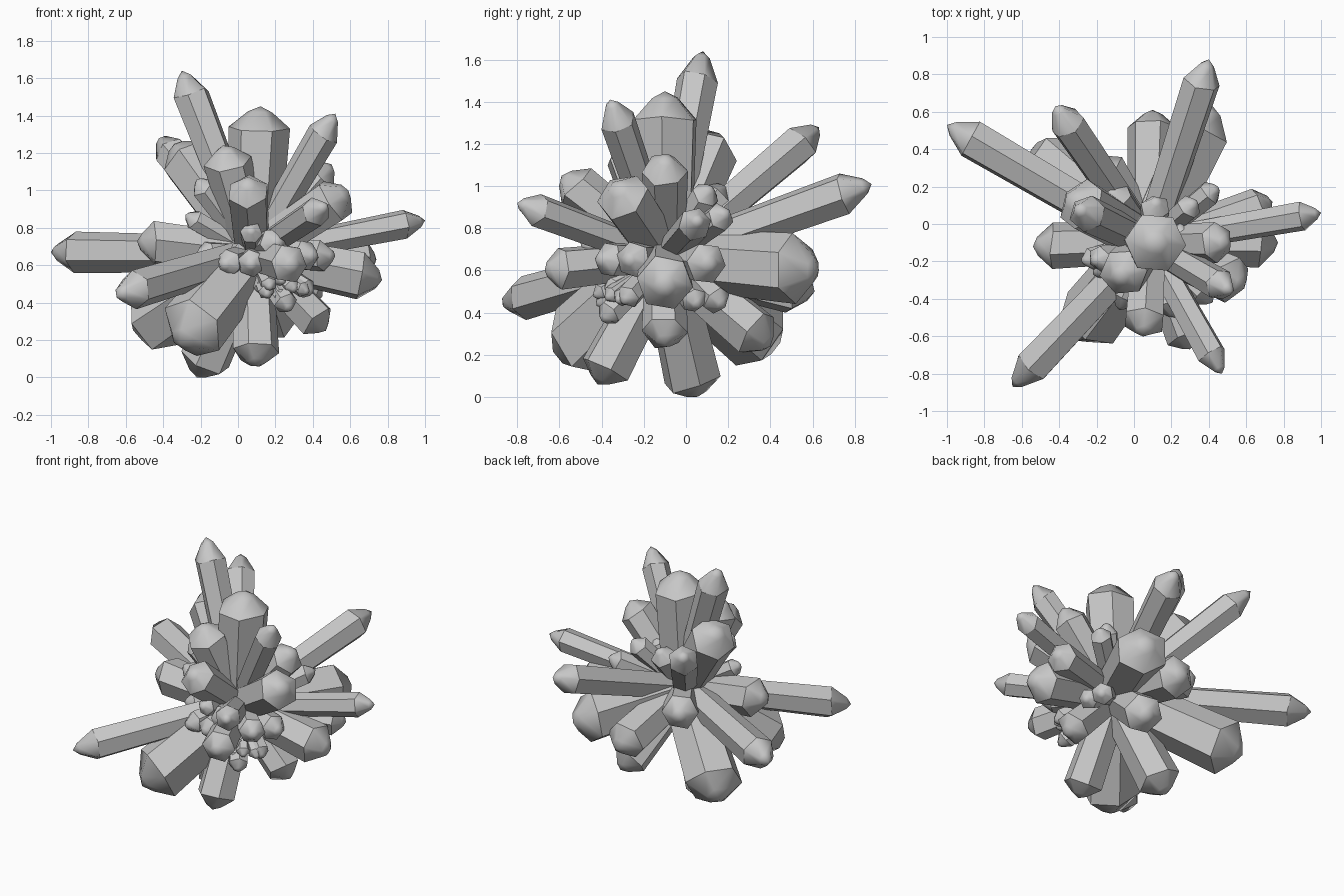
import bpy, bmesh, math, random
from mathutils import Vector

random.seed(4)
if "Cube" in bpy.data.objects:
    bpy.data.objects.remove(bpy.data.objects["Cube"], do_unlink=True)

# One stone grey for the whole cluster
stone = bpy.data.materials.new("stone_grey")
stone.use_nodes = True
grey = (0.57, 0.57, 0.57, 1)
stone.diffuse_color = grey
stone.node_tree.nodes["Principled BSDF"].inputs["Base Color"].default_value = grey

CORE = Vector((0.08, -0.1, 0.66))


def crystal(name, tip, radius, sharpness, sides=6):
    """Prism growing from the core to the tip, with flat sides and a smooth rounded point."""
    axis = Vector(tip) - CORE
    length = axis.length
    point = radius * sharpness
    turn = random.uniform(0, math.tau / sides)
    # Distance along the axis and radius of each ring
    profile = [(0, radius * 0.85), (length - point, radius),
               (length - point * 0.25, radius * 0.4)]
    bm = bmesh.new()
    rings = []
    for height, size in profile:
        ring = []
        for i in range(sides):
            a = turn + math.tau * i / sides
            ring.append(bm.verts.new((size * math.cos(a), size * math.sin(a), height)))
        rings.append(ring)
    # Uneven shoulder, as on natural crystals
    for v in rings[1]:
        v.co.z += random.uniform(-0.15, 0.15) * radius
    apex = bm.verts.new((0, 0, length))
    bm.faces.new(reversed(rings[0]))
    for level, (low, high) in enumerate(zip(rings, rings[1:])):
        for i in range(sides):
            j = (i + 1) % sides
            face = bm.faces.new((low[i], low[j], high[j], high[i]))
            face.smooth = level > 0
    for i in range(sides):
        bm.faces.new((rings[2][i], rings[2][(i + 1) % sides], apex)).smooth = True
    # Keep every edge of the prism body crisp
    for edge in bm.edges:
        if any(not f.smooth for f in edge.link_faces):
            edge.smooth = False
    mesh = bpy.data.meshes.new(name)
    bm.to_mesh(mesh)
    bm.free()
    mesh.materials.append(stone)
    obj = bpy.data.objects.new(name, mesh)
    obj.location = CORE
    obj.rotation_mode = 'QUATERNION'
    obj.rotation_quaternion = axis.to_track_quat('Z', 'Y')
    bpy.context.collection.objects.link(obj)


# Long slender crystals: tip position, radius
spires = [
    (-.3, .08, 1.64, .1), (.52, -.36, 1.41, .087), (1, .06, .84, .08),
    (-1, .53, .67, .112), (-.65, -.87, .44, .105), (.4, .88, 1.01, .103),
    (-.42, .63, 1.28, .097), (.47, -.8, .92, .082),
]
# Thick crystals with blunt ends
columns = [
    (.12, -.1, 1.45, .165), (.42, .63, .6, .168), (-.31, -.6, .18, .185),
    (-.54, .41, .24, .18), (-.34, .14, 1.25, .145), (-.54, -.12, .73, .125),
    (-.08, -.29, 1.24, .13), (.5, -.1, 1.14, .11), (.59, -.33, 1, .13),
    (.05, -.59, 1.05, .115), (.77, -.1, .52, .135), (.3, -.67, .6, .105),
    (.74, .12, .63, .1), (.1, -.42, .06, .125), (-.22, .05, 0, .14),
    (.47, -.1, .25, .11), (.22, .4, .24, .125), (-.2, .36, .7, .115),
    (.1, .61, .5, .135),
]
# Small crystals filling the middle
buds = [
    (-.13, .19, 1, .09), (.45, .2, .88, .07), (.33, .12, 1, .07),
    (.12, .13, .99, .08), (-.22, -.2, 1.06, .07), (-.28, -.2, .87, .06),
    (.42, -.42, .65, .085), (.52, -.28, .65, .085), (.22, -.5, .73, .085),
    (.07, -.48, .6, .075), (.07, -.5, .79, .06), (-.08, -.46, .6, .075),
    (.28, -.4, .36, .065), (.15, -.37, .45, .055), (.4, -.3, .45, .06),
    (.42, .18, .43, .07), (.45, .06, .43, .065), (.28, -.05, .97, .06),
    (-.22, -.27, .66, .07),
]
for kind, group, sharpness in (("spire", spires, 1.4), ("column", columns, 0.75),
                               ("bud", buds, 0.9)):
    for n, (x, y, z, r) in enumerate(group):
        crystal(f"{kind}_crystal_{n + 1}", (x, y, z), r, sharpness)

# Tiny shards scattered low on the front left of the cluster
for n in range(6):
    a = random.uniform(-0.4, 0.4) - math.pi / 3
    reach = random.uniform(0.32, 0.38)
    shard = CORE + Vector((math.cos(a), math.sin(a), random.uniform(-0.8, -0.4))) * reach
    crystal(f"shard_crystal_{n + 1}", shard, 0.045, 1)
